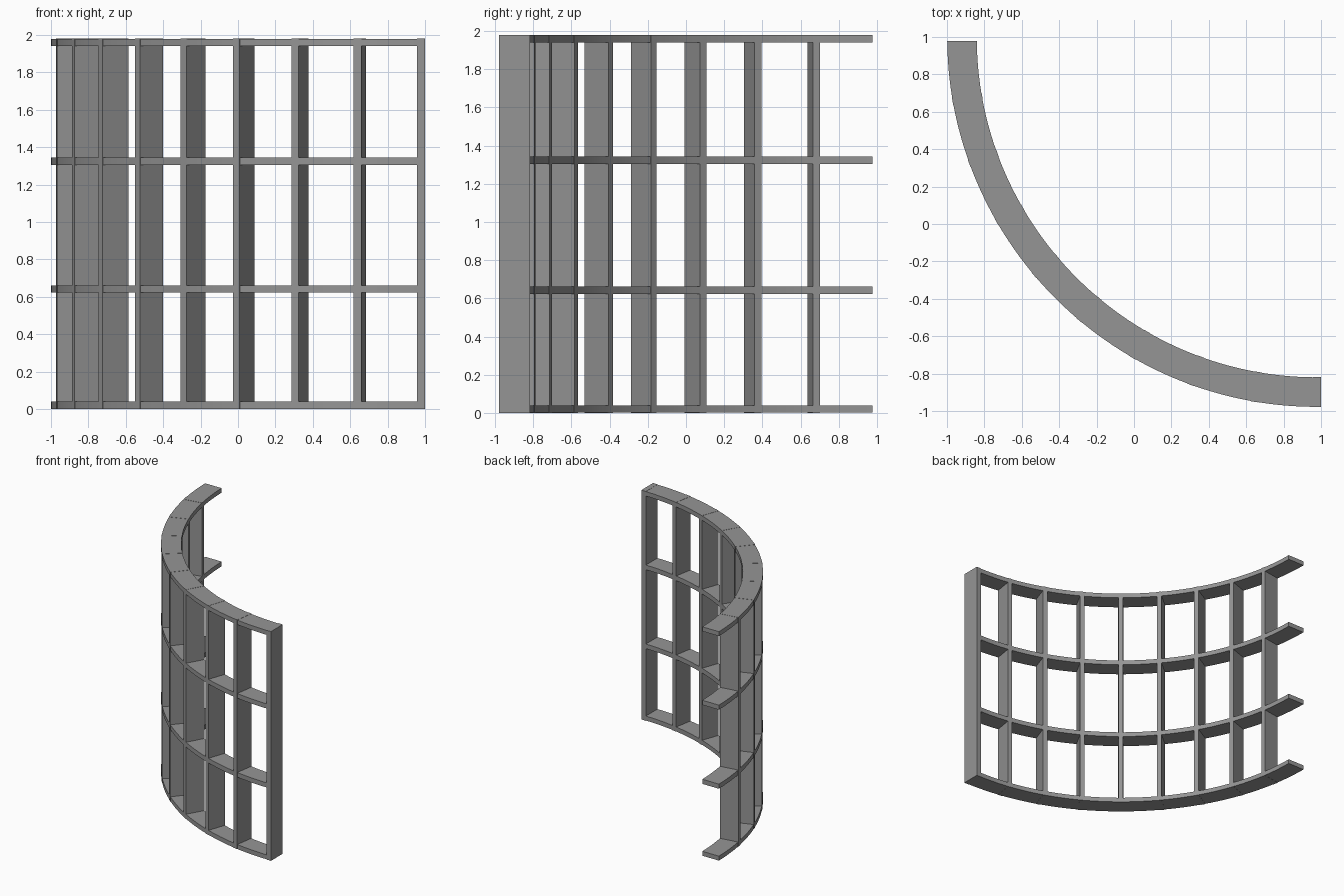
import bpy, bmesh, math

if "Cube" in bpy.data.objects:
    bpy.data.objects.remove(bpy.data.objects["Cube"])

CX, CY = 0.957, 0.978        # centre of the quarter arc
R_OUT, R_IN = 1.957, 1.796   # outer and inner radius
FLAT = 0.009                 # slight flattening of the arc at its middle
HEIGHT, T = 1.98, 0.04       # total height, rail thickness
STEP, HALF = 10.17, 0.61     # post spacing and half width in degrees
FIRST = -0.81                # angle where the post spacing starts
LIP = 0.0015                 # posts stand this much proud of the rails

grey = bpy.data.materials.new("dark_grey")
grey.diffuse_color = (0.3, 0.3, 0.3, 1)
grey.use_nodes = True
grey.node_tree.nodes["Principled BSDF"].inputs["Base Color"].default_value = grey.diffuse_color


def arc_point(r, deg, z):
    a = math.radians(deg)
    r -= FLAT * math.sin(2 * a)
    return (CX - r * math.sin(a), CY - r * math.cos(a), z)


def arc_block(bm, a0, a1, z0, z1, n, inset=0):
    """Solid block swept along the arc from angle a0 to a1."""
    ro, ri = R_OUT - inset, R_IN + inset
    rings = []
    for i in range(n + 1):
        a = a0 + (a1 - a0) * i / n
        rings.append([bm.verts.new(arc_point(r, a, z)) for r, z in
                      ((ro, z0), (ri, z0), (ri, z1), (ro, z1))])
    for p, q in zip(rings, rings[1:]):
        for j in range(4):
            k = (j + 1) % 4
            bm.faces.new((p[j], p[k], q[k], q[j]))
    bm.faces.new(rings[0])
    bm.faces.new(rings[-1])


def finish(bm, name):
    bmesh.ops.recalc_face_normals(bm, faces=bm.faces)
    mesh = bpy.data.meshes.new(name)
    bm.to_mesh(mesh)
    bm.free()
    mesh.materials.append(grey)
    ob = bpy.data.objects.new(name, mesh)
    bpy.context.collection.objects.link(ob)
    bpy.context.view_layer.objects.active = ob
    ob.select_set(True)
    bpy.ops.object.shade_smooth_by_angle(angle=math.radians(30))
    ob.select_set(False)


# Straight end post, closing the arc at the right
bpy.ops.mesh.primitive_cube_add(size=1, location=(
    (CX + 1) / 2, CY - (R_OUT + R_IN) / 2, HEIGHT / 2))
end_post = bpy.context.object
end_post.name = "end_post"
end_post.scale = (1 - CX, R_OUT - R_IN, HEIGHT)
end_post.data.materials.append(grey)
end_post.select_set(False)

# Eight full-height posts, turned to face the arc centre
centres = [FIRST + STEP * k for k in range(1, 9)]
for k, c in enumerate(centres, 1):
    bm = bmesh.new()
    arc_block(bm, c - HALF, c + HALF, 0, HEIGHT, 1)
    finish(bm, f"post_{k}")

# Four curved rails, fitted between the posts and overhanging at the left
starts = [0] + [c + HALF for c in centres]
ends = [c - HALF for c in centres] + [90]
for name, z0, z1 in (("bottom_rail", LIP, T), ("lower_rail", 0.622, 0.662),
                     ("upper_rail", 1.304, 1.344),
                     ("top_rail", HEIGHT - T, HEIGHT - LIP)):
    bm = bmesh.new()
    for a0, a1 in zip(starts, ends):
        arc_block(bm, a0, a1, z0, z1, 6, LIP)
    finish(bm, name)
